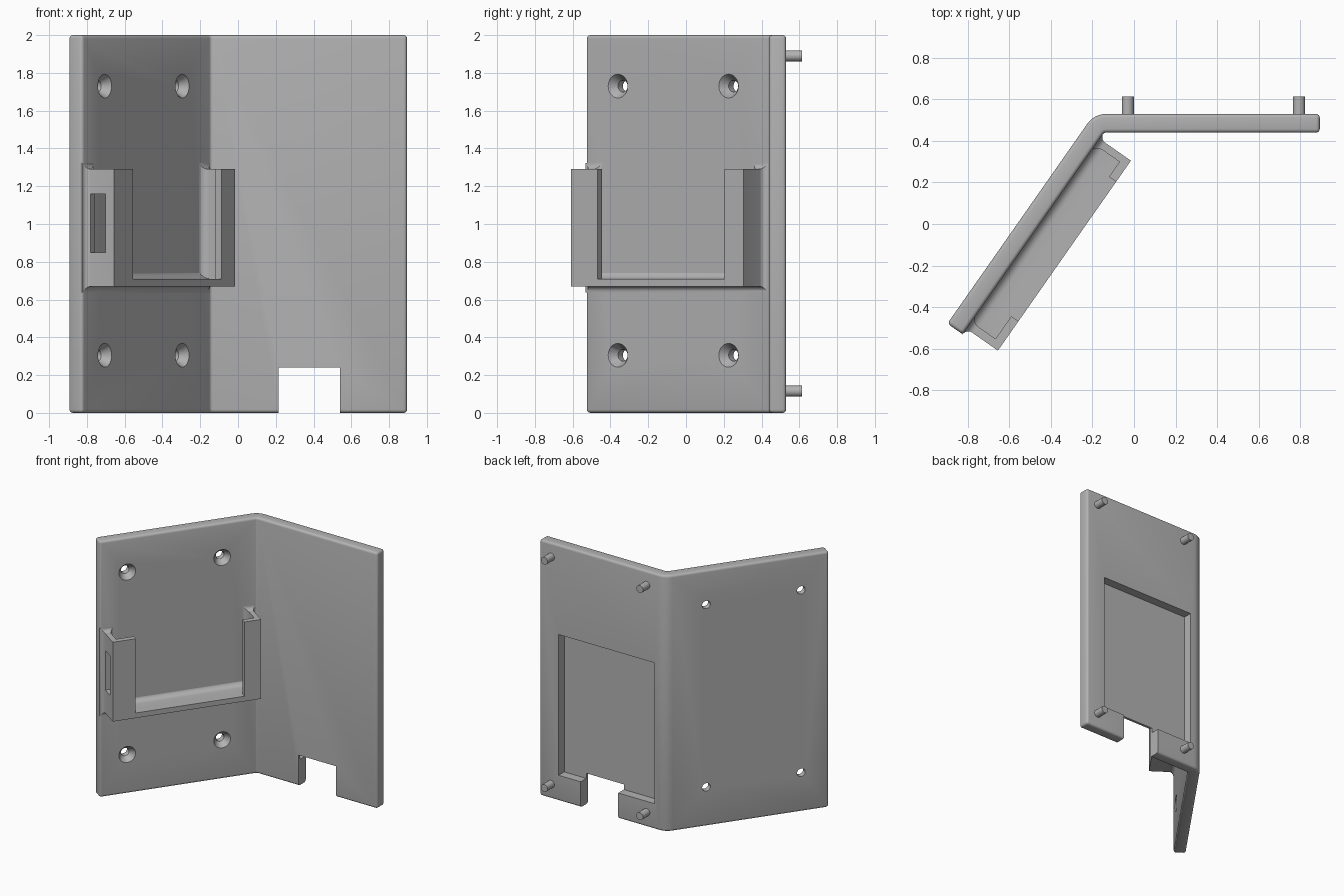
import bpy, bmesh
from math import sin, cos, pi, radians, sqrt
from mathutils import Matrix, Vector

if "Cube" in bpy.data.objects:
    bpy.data.objects.remove(bpy.data.objects["Cube"])

grey = bpy.data.materials.new("plain_grey")
grey.use_nodes = True
colour = (0.45, 0.45, 0.45, 1)
grey.diffuse_color = colour
grey.node_tree.nodes["Principled BSDF"].inputs["Base Color"].default_value = colour

# Frame of the slanted wing: x runs along it, -y points out of its front face
BEND = Vector((-0.145, 0.44, 0))
WING = Matrix.Translation(BEND) @ Matrix.Rotation(radians(55), 4, "Z")
WORLD = Matrix.Identity(4)
THICK = 0.09


def loft(name, rings, frame=WORLD):
    """Closed solid through matching rings of points."""
    bm = bmesh.new()
    loops = [[bm.verts.new(frame @ Vector(p)) for p in ring] for ring in rings]
    n = len(loops[0])
    for a, b in zip(loops, loops[1:]):
        for i in range(n):
            j = (i + 1) % n
            bm.faces.new((a[i], a[j], b[j], b[i]))
    bm.faces.new(loops[0])
    bm.faces.new(loops[-1])
    bmesh.ops.recalc_face_normals(bm, faces=bm.faces)
    mesh = bpy.data.meshes.new(name)
    bm.to_mesh(mesh)
    bm.free()
    obj = bpy.data.objects.new(name, mesh)
    bpy.context.collection.objects.link(obj)
    mesh.materials.append(grey)
    return obj


def rect(x0, x1, z0, z1, y):
    return [(x0, y, z0), (x1, y, z0), (x1, y, z1), (x0, y, z1)]


def disc(x, z, r, y, n=32):
    return [(x + r * cos(2 * pi * i / n), y, z + r * sin(2 * pi * i / n)) for i in range(n)]


def box(name, x, y, z, frame=WORLD):
    return loft(name, [rect(*x, *z, y[0]), rect(*x, *z, y[1])], frame)


def apply(obj, mod):
    bpy.context.view_layer.objects.active = obj
    bpy.ops.object.modifier_apply(modifier=mod.name)


def bevel(obj, width, segments):
    mod = obj.modifiers.new("bevel", "BEVEL")
    mod.width, mod.segments = width, segments
    mod.limit_method, mod.angle_limit = "ANGLE", radians(40)
    apply(obj, mod)


def cut(obj, cutter):
    mod = obj.modifiers.new("cut", "BOOLEAN")
    mod.operation, mod.solver, mod.object = "DIFFERENCE", "EXACT", cutter
    apply(obj, mod)
    bpy.data.objects.remove(cutter)


def finish(obj):
    bpy.ops.object.select_all(action="DESELECT")
    obj.select_set(True)
    bpy.context.view_layer.objects.active = obj
    bpy.ops.object.shade_smooth_by_angle(angle=radians(30))


# Bent plate: plan profile with a rounded bend, extruded upwards
def arc(radius, centre):
    return [(centre[0] + radius * cos(radians(a)), centre[1] + radius * sin(radians(a)))
            for a in [90 + 55 * i / 8 for i in range(9)]]


inner_r = 0.02
centre = (BEND.x + inner_r * 0.5206, BEND.y - inner_r)
wing_end = [tuple((WING @ Vector((-1.186, y, 0))).xy) for y in (THICK, 0)]
profile = ([(0.895, 0.53)] + arc(inner_r + THICK, centre) + wing_end
           + arc(inner_r, centre)[::-1] + [(0.895, 0.44)])
plate = loft("bent_plate", [[(x, y, z) for x, y in profile] for z in (0, 2)])
bevel(plate, 0.018, 4)

# Cable notch and rear recess
cut(plate, box("notch_cutter", (0.215, 0.54), (0.3, 0.7), (-0.1, 0.24)))
cut(plate, box("recess_cutter", (-0.1, 0.73), (0.46, 0.7), (0.2, 1.3)))

# Countersunk screw holes in the wing
for x in (-0.262, -0.977):
    for z in (0.305, 1.73):
        steps = [(-0.02, 0.063), (0, 0.063), (0.045, 0.031), (0.15, 0.031)]
        cut(plate, loft("screw_cutter", [disc(x, z, r, y) for y, r in steps], WING))
finish(plate)

# Holder: block with a flared foot, hollowed and open at top and front
foot = 0.033
rings = [rect(-1.153 - foot, -0.036 + foot, 0.67 - foot, 1.29 + foot, 0.015)]
for i in range(7):
    d = foot * (1 - cos(pi / 2 * i / 6))
    e = foot * (1 - sin(pi / 2 * i / 6))
    rings.append(rect(-1.153 - e, -0.036 + e, 0.67 - e, 1.29 + e, -d))
rings.append(rect(-1.153, -0.036, 0.67, 1.29, -0.184))
holder = loft("holder", rings, WING)

# Cavity with rounded rear edges
r = 0.045
rings = [rect(-1.113, -0.072, 0.71, 2, -0.142)]
for i in range(7):
    d = r * (1 - sin(pi / 2 * i / 6)) - 0.003
    e = r * (1 - cos(pi / 2 * i / 6))
    rings.append(rect(-1.113 + e, -0.072 - e, 0.71 + e, 2, -d))
cut(holder, loft("cavity_cutter", rings, WING))
cut(holder, box("opening_cutter", (-0.98, -0.16), (-0.3, -0.1), (0.71, 2), WING))
cut(holder, box("slot_cutter", (-1.3, -1.05), (-0.129, -0.031), (0.85, 1.16), WING))
finish(holder)

# Mounting pins on the back
for side, x in (("right", -0.03), ("left", 0.795)):
    for level, z in (("lower", 0.115), ("upper", 1.89)):
        finish(loft(f"{level}_{side}_pin", [disc(x, z, 0.029, y) for y in (0.5, 0.615)]))
